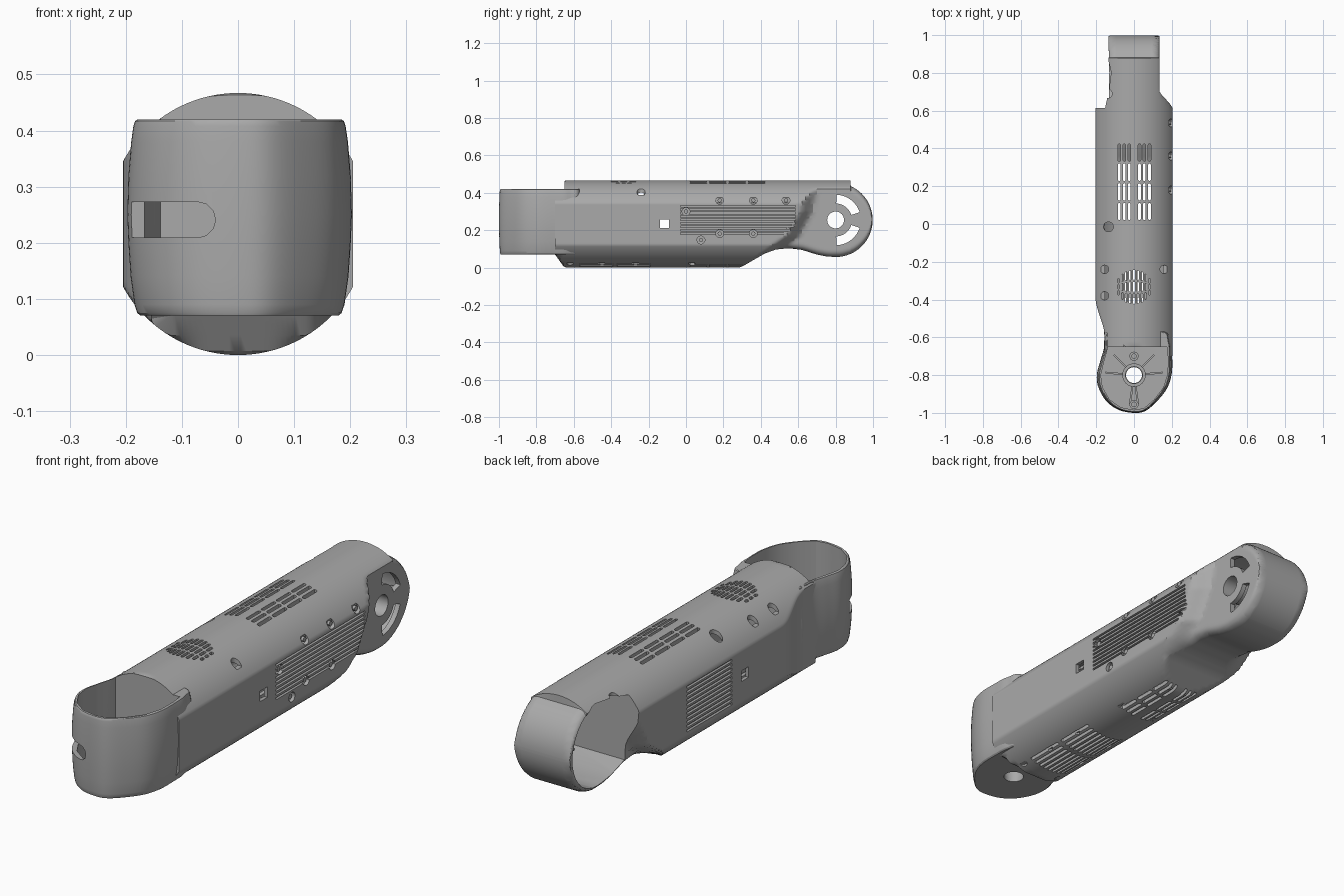
import bpy, bmesh, math
from math import sin, cos, pi, sqrt
from mathutils import Vector

cube = bpy.data.objects.get("Cube")
if cube:
    bpy.data.objects.remove(cube)

grey = bpy.data.materials.new("Matte grey")
grey.use_nodes = True
COLOUR = (0.4, 0.4, 0.4, 1)
grey.diffuse_color = COLOUR
grey.node_tree.nodes["Principled BSDF"].inputs["Base Color"].default_value = COLOUR


# Helpers
def build(name, solids):
    """Mesh object from solids, each a list of rings capped at both ends."""
    bm = bmesh.new()
    for rings in solids:
        rows = [[bm.verts.new(p) for p in ring] for ring in rings]
        n = len(rows[0])
        for a, b in zip(rows, rows[1:]):
            for i in range(n):
                j = (i + 1) % n
                bm.faces.new((a[i], a[j], b[j], b[i]))
        bm.faces.new(rows[0])
        bm.faces.new(rows[-1][::-1])
    bmesh.ops.recalc_face_normals(bm, faces=bm.faces)
    mesh = bpy.data.meshes.new(name)
    bm.to_mesh(mesh)
    bm.free()
    mesh.materials.append(grey)
    obj = bpy.data.objects.new(name, mesh)
    bpy.context.collection.objects.link(obj)
    return obj


def prism(axis, outline, lo, hi):
    place = {"x": lambda a, b, h: (h, a, b), "y": lambda a, b, h: (a, h, b),
             "z": lambda a, b, h: (a, b, h)}[axis]
    return [[place(a, b, h) for a, b in outline] for h in (lo, hi)]


def rect(a0, a1, b0, b1):
    return [(a0, b0), (a1, b0), (a1, b1), (a0, b1)]


def disc(a, b, r, n=32):
    return [(a + r * cos(2 * pi * i / n), b + r * sin(2 * pi * i / n)) for i in range(n)]


def slot(a, b0, b1, r):
    """Round-ended slot running along the second axis."""
    ends = [(b1 - r, 0), (b0 + r, pi)]
    return [(a + r * cos(t + pi * i / 6), b + r * sin(t + pi * i / 6))
            for b, t in ends for i in range(7)]


def bar(p, q, w):
    p, q = Vector(p), Vector(q)
    d = (q - p).normalized() * w / 2
    s = Vector((-d.y, d.x))
    return [tuple(v) for v in (p + s, p - s, q - s, q + s)]


def cut(obj, solids):
    tool = build("cutter", solids)
    tool.hide_render = True
    mod = obj.modifiers.new("cut", "BOOLEAN")
    mod.operation, mod.solver, mod.object = "DIFFERENCE", "EXACT", tool
    bpy.context.view_layer.objects.active = obj
    bpy.ops.object.modifier_apply(modifier=mod.name)
    bpy.data.objects.remove(tool)


def table(points, t):
    """Eased interpolation through a few points."""
    if t <= points[0][0]:
        return points[0][1]
    for (a, u), (b, v) in zip(points, points[1:]):
        if t <= b:
            return u + (v - u) * (t - a) / (b - a)
    return points[-1][1]


def ease(t):
    t = min(1, max(0, t))
    return t * t * (3 - 2 * t)


def smooth_loop(pts, steps=6):
    out, n = [], len(pts)
    for i in range(n):
        a, b, c, d = (Vector(pts[(i + k) % n]) for k in (-1, 0, 1, 2))
        for s in range(steps):
            t = s / steps
            out.append(tuple(0.5 * (2 * b + (c - a) * t + (2 * a - 5 * b + 4 * c - d) * t * t
                                    + (3 * b - a - 3 * c + d) * t ** 3)))
    return out


# Main shell: clipped round section, narrowing into the rear joint
R, ZC, JY, JZ, JR = 0.2335, 0.2335, 0.8, 0.255, 0.198
UNDERSIDE = [(-0.70, 0.07), (-0.65, 0), (0.29, 0), (0.42, 0.075), (0.48, 0.097),
             (0.55, 0.104), (0.62, 0.095), (0.70, 0.07), (0.75, 0.06), (0.8, JZ - JR)]
TOPSIDE = [(-0.70, 0.42), (-0.66, 0.46), (-0.64, 2 * R)]
SHOULDER = [(0, 0.29), (0.1, 0.43), (0.17, 0.53), (0.3, 0.6), (0.4, 0.62)]


def section(y, inset=0, n=144):
    arc = sqrt(max(0, JR ** 2 - (y - JY) ** 2)) if y > JY else JR
    low = (JZ - arc if y > JY else table(UNDERSIDE, y)) + inset
    high = (JZ + arc if y > 0.88 else table(TOPSIDE, y)) - inset
    dip = 0.05 * ease((-0.38 - y) / 0.22)
    ring, fillet = [], 0.035
    for i in range(n):
        t = 2 * pi * (i + 0.5) / n
        x, z = (R - inset) * cos(t), ZC + (R - inset) * sin(t)
        z = min(high, max(low, z))
        wide = 0.205 - 0.07 * ease((y - table(SHOULDER, z)) / 0.085) - inset
        d = min(fillet, z - low, high - z)
        wide -= fillet - sqrt(max(0, fillet ** 2 - (fillet - d) ** 2))
        x = max(-(wide - dip), min(wide, x))
        ring.append((x, y, z))
    return ring


stations = [-0.70, -0.675, -0.655, -0.64] + [-0.62 + 0.02 * i for i in range(71)]
stations += [0.8 + 0.06 * k / 3 for k in (1, 2, 3)] + [0.879, 0.881]
stations += [JY + JR * sin(a * pi / 180) for a in range(28, 90, 4)] + [JY + JR * 0.9995]
shell = build("main_shell", [[section(y) for y in stations]])
cut(shell, [[section(y, 0.016) for y in [-0.63] + [-0.6 + 0.04 * i for i in range(31)]]])

# Front cup: open on top, one flattened cheek
CUP = [(0.15, -0.56), (0.195, -0.62), (0.202, -0.7), (0.2, -0.79), (0.175, -0.87), (0.12, -0.94),
       (0.06, -0.99), (0, -1), (-0.08, -0.985), (-0.145, -0.94), (-0.187, -0.87), (-0.197, -0.8),
       (-0.18, -0.73), (-0.16, -0.66), (-0.155, -0.6), (-0.13, -0.56)]
cup_line = smooth_loop(CUP)
LEVELS = [(0.07, 0.88), (0.075, 0.91), (0.09, 0.935), (0.14, 0.97), (0.2, 0.99), (0.25, 1),
          (0.32, 0.99), (0.38, 0.965), (0.408, 0.945), (0.417, 0.93), (0.42, 0.905)]
cup = build("front_cup", [[[(x * s, -0.8 + (y + 0.8) * (0.6 + 0.4 * s), z) for x, y in cup_line]
                           for z, s in LEVELS]])
bowl = [(x * 0.89, min(-0.65, -0.8 + (y + 0.8) * 0.92)) for x, y in CUP[1:-1]]
bowl = [(x, y) for i, (x, y) in enumerate(bowl) if y < -0.65 or i in (0, len(bowl) - 1)]
pocket = prism("z", bowl, 0.09, 0.6)
cut(shell, [pocket])
cut(cup, [pocket])
cut(cup, [prism("z", disc(0, -0.8, 0.042), 0, 0.2)])
side_slot = [(b, a) for a, b in slot(0.241, -0.4, -0.04, 0.032)]
cut(cup, [prism("y", side_slot, -1.1, -0.86)])

# Rear joint: pocket open on one side, hub hole and two curved windows
arc_pts = [(JY + 0.178 * sin(a * pi / 18), JZ - 0.178 * cos(a * pi / 18)) for a in range(19)]
joint_line = arc_pts + [(0.7, 0.425), (0.615, 0.41), (0.615, 0.12), (0.7, 0.09)]
cut(shell, [prism("x", joint_line, -0.3, 0.113)])


def window(lo, hi):
    angles = [math.radians(lo + (hi - lo) * i / 10) for i in range(11)]
    return [(JY + r * cos(a), JZ + r * sin(a)) for r, seq in
            ((0.135, angles), (0.088, angles[::-1])) for a in seq]


cut(shell, [prism("x", o, 0.05, 0.2)
            for o in (disc(JY, JZ, 0.045), window(18, 88), window(-88, -18))])

# Hubs, screw posts and ribs inside both joints
for name, axis, (a, b), sign, lo, hi, extent in (
        ("front", "z", (0, -0.8), 1, 0.085, 0.17, 0.165),
        ("rear", "x", (JY, JZ), -1, 0.118, 0.05, 0.17)):
    hub = build(name + "_hub", [prism(axis, disc(a, b, 0.062), lo, hi)])
    cut(hub, [prism(axis, disc(a, b, 0.045), -0.1, 0.3)])
    posts = [(a, b + 0.1), (a, b - 0.155)] if axis == "z" else [(a - 0.11, b)]
    for p in posts:
        post = build(name + "_screw_post", [prism(axis, disc(*p, 0.024, 20), lo, hi)])
        cut(post, [prism(axis, disc(*p, 0.012, 16), min(lo, hi) + 0.02, max(lo, hi) + 0.1)
                   if axis == "z" else prism(axis, disc(*p, 0.012, 16), -0.1, 0.1)])
    for deg in ((5, 45, 135, 175, 262, 278) if axis == "z" else (0, 135, 180, 225)):
        t = math.radians(deg)
        reach = extent * (0.92 if axis == "z" else 1)
        ends = [(a + r * cos(t), b + r * sin(t)) for r in (0.058, reach)]
        build(name + "_rib", [prism(axis, bar(*ends, 0.01), lo, (lo + hi) / 2 + sign * 0.02)])

# Top and bottom ventilation slots
cols = [s * x + 0.002 for s in (-1, 1) for x in (0.027, 0.053, 0.08)]
vents = [prism("z", slot(x, 0.02 + 0.104 * k, 0.112 + 0.104 * k, 0.007), lo, lo + 0.2)
         for x in cols for k in range(4) for lo in (0.35, -0.1) if lo > 0 or k < 3]
for i in range(-4, 5):
    x = i * 0.0205
    half = sqrt(0.095 ** 2 - x * x)
    edges = [-half, -half / 3, half / 3, half]
    vents += [prism("z", slot(x, -0.333 + p + 0.005, -0.333 + q - 0.005, 0.0058), 0.35, 0.6)
              for p, q in zip(edges, edges[1:])]
    vents += [prism("z", slot(x * 1.15, y, y + 0.18, 0.006), -0.1, 0.1) for y in (-0.57, -0.37)]
cut(shell, vents)

# Side grilles: shallow lengthwise grooves
grooves = []
for k in range(9):
    z = 0.178 + 0.0183 * k
    grooves.append(prism("x", rect(-0.03, min(0.585, 0.54 + 0.02 * k), z, z + 0.009), 0.194, 0.3))
for k in range(11):
    z = 0.135 + 0.019 * k
    grooves.append(prism("x", rect(-0.025, 0.285, z, z + 0.01), -0.3, -0.194))
cut(shell, grooves)
cut(shell, [prism("x", rect(-0.14, -0.09, 0.212, 0.258), -0.3, 0.3)])

# Screw recesses
SIDE = [(0, 0.3), (0.18, 0.36), (0.36, 0.36), (0.535, 0.36), (0.18, 0.182), (0.36, 0.182),
        (0.535, 0.182), (0.08, 0.148)]
cut(shell, [prism("x", disc(y, z, 0.021, 20), 0.186, 0.3) for y, z in SIDE])
TOP = [(-0.156, -0.24, 0.022), (-0.156, -0.38, 0.022), (0.16, -0.24, 0.022),
       (-0.135, -0.015, 0.026), (-0.14, 0.69, 0.024), (0.165, -0.63, 0.02)]
cut(shell, [prism("z", disc(x, y, r, 20), 0.388, 0.6) for x, y, r in TOP])
cut(shell, [prism("z", disc(s * 0.1, y, 0.018, 20), -0.1, 0.024)
            for s in (-1, 1) for y in (-0.62, -0.45, -0.27, 0.03)])
screws = [prism("x", disc(y, z, 0.011, 12), 0.18, 0.197) for y, z in SIDE]
build("side_screws", screws)

# Shading: smooth with crisp edges
for obj in bpy.context.scene.objects:
    if obj.type == "MESH":
        bpy.ops.object.select_all(action="DESELECT")
        obj.select_set(True)
        bpy.context.view_layer.objects.active = obj
        bpy.ops.object.shade_smooth_by_angle(angle=math.radians(30))
